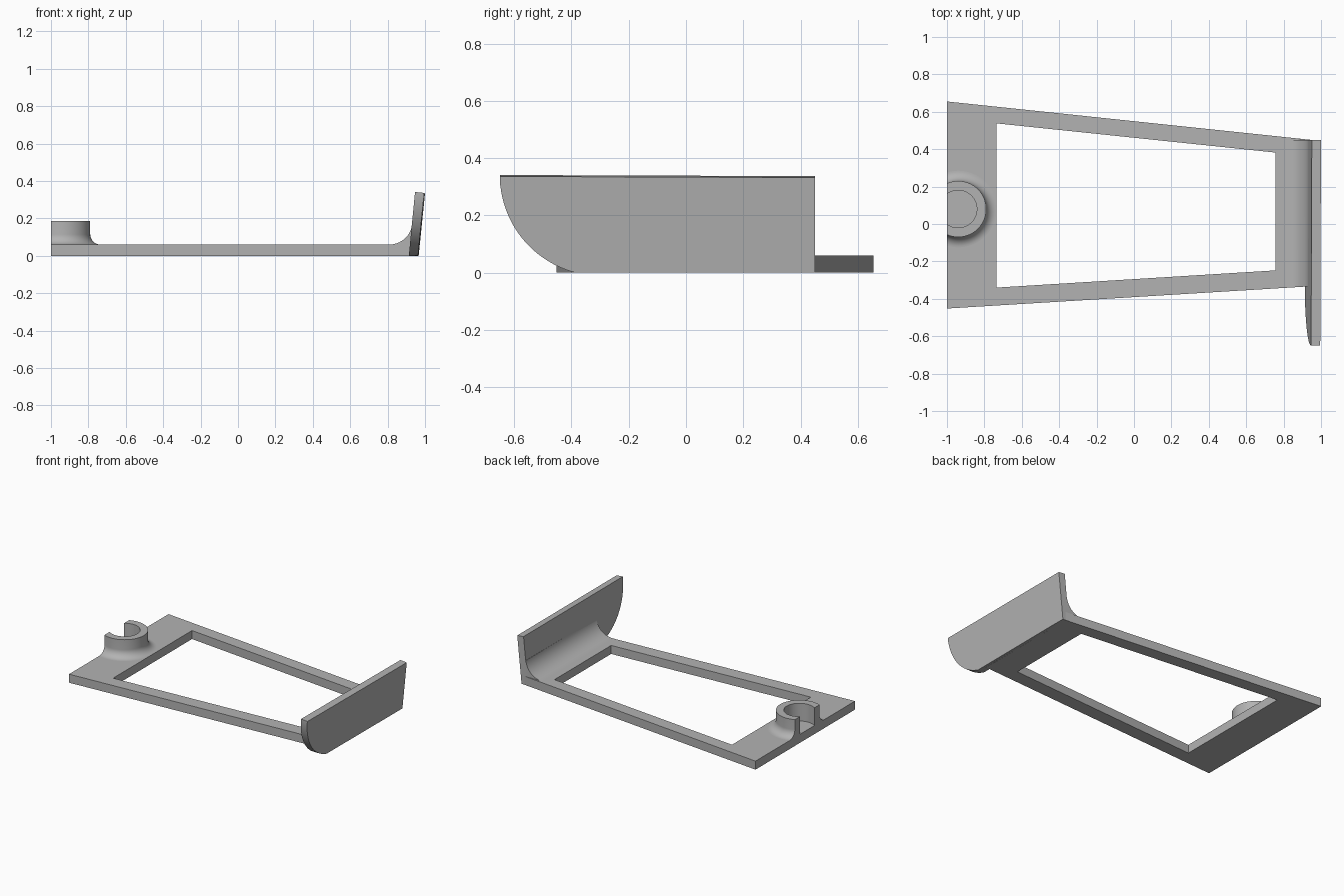
import bpy, bmesh, math
from mathutils import Vector

cube = bpy.data.objects.get("Cube")
if cube:
    bpy.data.objects.remove(cube, do_unlink=True)

GREY = (0.45, 0.45, 0.45, 1)
grey = bpy.data.materials.new("plain grey")
grey.use_nodes = True
grey.diffuse_color = GREY
grey.node_tree.nodes["Principled BSDF"].inputs["Base Color"].default_value = GREY

T = 0.06  # frame thickness


def finish(name, bm, smooth=True):
    bmesh.ops.recalc_face_normals(bm, faces=bm.faces)
    mesh = bpy.data.meshes.new(name)
    bm.to_mesh(mesh)
    bm.free()
    mesh.materials.append(grey)
    ob = bpy.data.objects.new(name, mesh)
    bpy.context.collection.objects.link(ob)
    if smooth:
        bpy.ops.object.select_all(action='DESELECT')
        ob.select_set(True)
        bpy.context.view_layer.objects.active = ob
        bpy.ops.object.shade_smooth_by_angle(angle=math.radians(30))
    return ob


def arc(cx, cy, r, a0, a1, n):
    angles = [math.radians(a0 + (a1 - a0) * i / n) for i in range(n + 1)]
    return [(cx + r * math.cos(a), cy + r * math.sin(a)) for a in angles]


def bridge(bm, start, end, caps=True):
    """Walls between two matching loops of points, with optional end caps."""
    a = [bm.verts.new(p) for p in start]
    b = [bm.verts.new(p) for p in end]
    for i in range(len(a)):
        j = (i + 1) % len(a)
        bm.faces.new((a[i], a[j], b[j], b[i]))
    if caps:
        bm.faces.new(a)
        bm.faces.new(b)
    return a, b


# Tapered open frame
outer = [(-1, 0.655), (0.945, 0.45), (0.945, -0.333), (-1, -0.452)]
inner = [(-0.735, 0.538), (0.757, 0.382), (0.757, -0.248), (-0.735, -0.34)]
bm = bmesh.new()
loops = [bridge(bm, [(x, y, 0) for x, y in ring], [(x, y, T) for x, y in ring], False)
         for ring in (outer, inner)]
for o, n in zip(*loops):
    for i in range(4):
        j = (i + 1) % 4
        bm.faces.new((o[i], o[j], n[j], n[i]))
finish("frame", bm, False)


def edge_y(p, q, x):
    return p[1] + (q[1] - p[1]) * (x - p[0]) / (q[0] - p[0])


# Leaning end plate with one rounded lower corner
BASE, LEAN = 0.917, 0.1
sweep = math.degrees(math.asin(0.34 / 0.352))
profile = [(0.45, 0), (0.45, 0.337)] + arc(-0.298, 0.341, 0.352, 180, 180 + sweep, 32)
bm = bmesh.new()
bridge(bm,
       [(BASE + LEAN * z + 0.004 * (y - 0.45), y, max(z, 0)) for y, z in profile],
       [(BASE + 0.049 + LEAN * z + 0.004 * (y - 0.45), y, max(z - 0.005 * (z > 0.3), 0))
        for y, z in profile])
finish("end_plate", bm)

# Concave fillet joining the frame to the plate
R = 0.125
section = arc(0.808, T + R, R, -90, -5.7, 16)
section += [(0.95, section[-1][1]), (0.94, T - 0.01), (section[0][0], T - 0.01)]
bm = bmesh.new()
bridge(bm,
       [(x, edge_y(outer[3], outer[2], min(x, 0.94)), z) for x, z in section],
       [(x, min(edge_y(outer[0], outer[1], x), 0.45), z) for x, z in section])
finish("plate_fillet", bm)

# Open collar with a flared foot, sliced flush with the frame end
HOLE, WALL, TOP, FLARE = 0.1, 0.15, 0.185, 0.055
section = [(HOLE, T - 0.01), (HOLE, TOP), (WALL, TOP)]
section += arc(WALL + FLARE, T + FLARE, FLARE, 180, 270, 12)
section += [(WALL + FLARE, T - 0.01)]
bm = bmesh.new()
centre = Vector((-0.94, 0.08, 0))
vs = [bm.verts.new(centre + Vector((r, 0, z))) for r, z in section]
es = [bm.edges.new((vs[i], vs[(i + 1) % len(vs)])) for i in range(len(vs))]
bmesh.ops.spin(bm, geom=vs + es, cent=centre, axis=(0, 0, 1),
               angle=math.tau, steps=64, use_merge=True)
bmesh.ops.remove_doubles(bm, verts=bm.verts, dist=0.0001)
bmesh.ops.bisect_plane(bm, geom=bm.verts[:] + bm.edges[:] + bm.faces[:],
                       plane_co=(-1, 0, 0), plane_no=(-1, 0, 0), clear_outer=True)
bmesh.ops.holes_fill(bm, edges=[e for e in bm.edges if e.is_boundary], sides=0)
finish("collar", bm)
